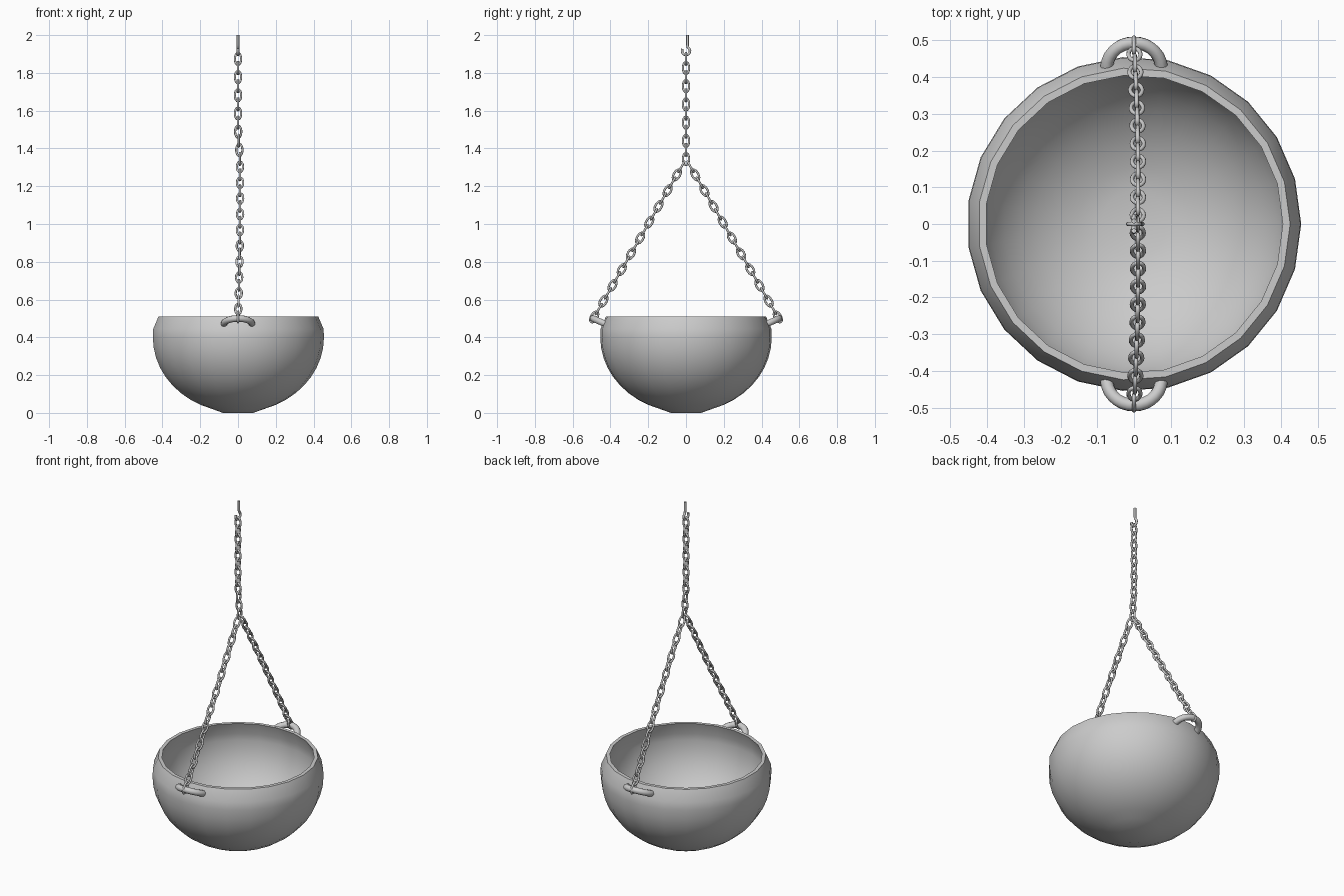
import bpy, bmesh
from math import sin, cos, pi, radians
from mathutils import Vector

if "Cube" in bpy.data.objects:
    bpy.data.objects.remove(bpy.data.objects["Cube"])

X = Vector((1, 0, 0))
PITCH = 0.0482
APEX = Vector((0.01, 0, 1.344))


def smooth(ob, angle=40):
    bpy.ops.object.select_all(action='DESELECT')
    ob.select_set(True)
    bpy.context.view_layer.objects.active = ob
    bpy.ops.object.shade_smooth_by_angle(angle=radians(angle))


def tubes(name, paths, radius, cyclic, res=2):
    """Round tubes along one or more point paths, joined in one mesh."""
    cu = bpy.data.curves.new(name, 'CURVE')
    cu.dimensions = '3D'
    cu.bevel_depth = radius
    cu.bevel_resolution = res
    cu.use_fill_caps = True
    for pts in paths:
        sp = cu.splines.new('POLY')
        sp.points.add(len(pts) - 1)
        for p, co in zip(sp.points, pts):
            p.co = (*co, 1)
        sp.use_cyclic_u = cyclic
    ob = bpy.data.objects.new(name, cu)
    bpy.context.collection.objects.link(ob)
    bpy.ops.object.select_all(action='DESELECT')
    ob.select_set(True)
    bpy.context.view_layer.objects.active = ob
    bpy.ops.object.convert(target='MESH')
    ob = bpy.context.object
    smooth(ob, 60)
    return ob


def link(center, d, side_open, n=16, a=0.032, b=0.0165):
    """Oval link along d, lying in the plane of d and one side vector."""
    s = d.cross(X).normalized() if side_open else X
    return [center + d * a * cos(2 * pi * i / n) + s * b * sin(2 * pi * i / n)
            for i in range(n)]


# Bowl: lathed shell with 23 sides
def arc(r, h, start):
    steps = 9
    return [(r * sin(t), 0.4 - h * cos(t)) for t in
            (radians(start + (90 - start) * i / steps) for i in range(steps + 1))]


profile = [(0.08, 0)] + arc(0.455, 0.398, 18) + [(0.453, 0.445), (0.425, 0.51), (0.405, 0.51),
           (0.43, 0.44)] + arc(0.432, 0.375, 12)[::-1]
SIDES = 23
bm = bmesh.new()
rings = [[bm.verts.new((r * cos(2 * pi * i / SIDES), r * sin(2 * pi * i / SIDES), z))
          for i in range(SIDES)] for r, z in profile]
for lo, hi in zip(rings, rings[1:]):
    for i in range(SIDES):
        j = (i + 1) % SIDES
        bm.faces.new((lo[i], lo[j], hi[j], hi[i]))
bm.faces.new(rings[0][::-1])
bm.faces.new(rings[-1])
bmesh.ops.recalc_face_normals(bm, faces=bm.faces)
me = bpy.data.meshes.new("bowl")
bm.to_mesh(me)
bm.free()
bowl = bpy.data.objects.new("bowl", me)
bpy.context.collection.objects.link(bowl)
smooth(bowl, 35)

for side, label in ((-1, "front"), (1, "back")):
    # Handle: tilted half ring on the rim
    path = []
    for i in range(17):
        t = -0.1 + (pi + 0.2) * i / 16
        path.append((0.074 * cos(t), side * (0.425 + 0.068 * sin(t)), 0.47 + 0.03 * sin(t)))
    tubes(label + "_handle", [path], 0.0175, False, 3)

    # Sloping chain from the join down to the handle
    end = Vector((0, side * 0.486, 0.508))
    d = (end - APEX).normalized()
    links = []
    for k in range(1, 21):
        t = k / 20
        c = APEX.lerp(end, t) + X * 0.005 * sin(pi * t)
        links.append(link(c, d, k % 2 == 0))
    tubes(label + "_chain", links, 0.0058, True)

# Vertical chain
up = Vector((0, 0, 1))
links = [link(Vector((max(0, 0.01 - 0.003 * k), 0, APEX.z + PITCH * k)), up, k % 2 == 0)
         for k in range(12)]
tubes("top_chain", links, 0.0058, True)

# Hook: open ring with a straight stem
hook = []
for i in range(15):
    t = radians(150 + 270 * i / 14)
    hook.append((0, 0.021 * cos(t), 1.916 + 0.021 * sin(t)))
hook += [(0, 0.008, 1.948), (0, 0.008, 2.0)]
tubes("top_hook", [hook], 0.007, False)
